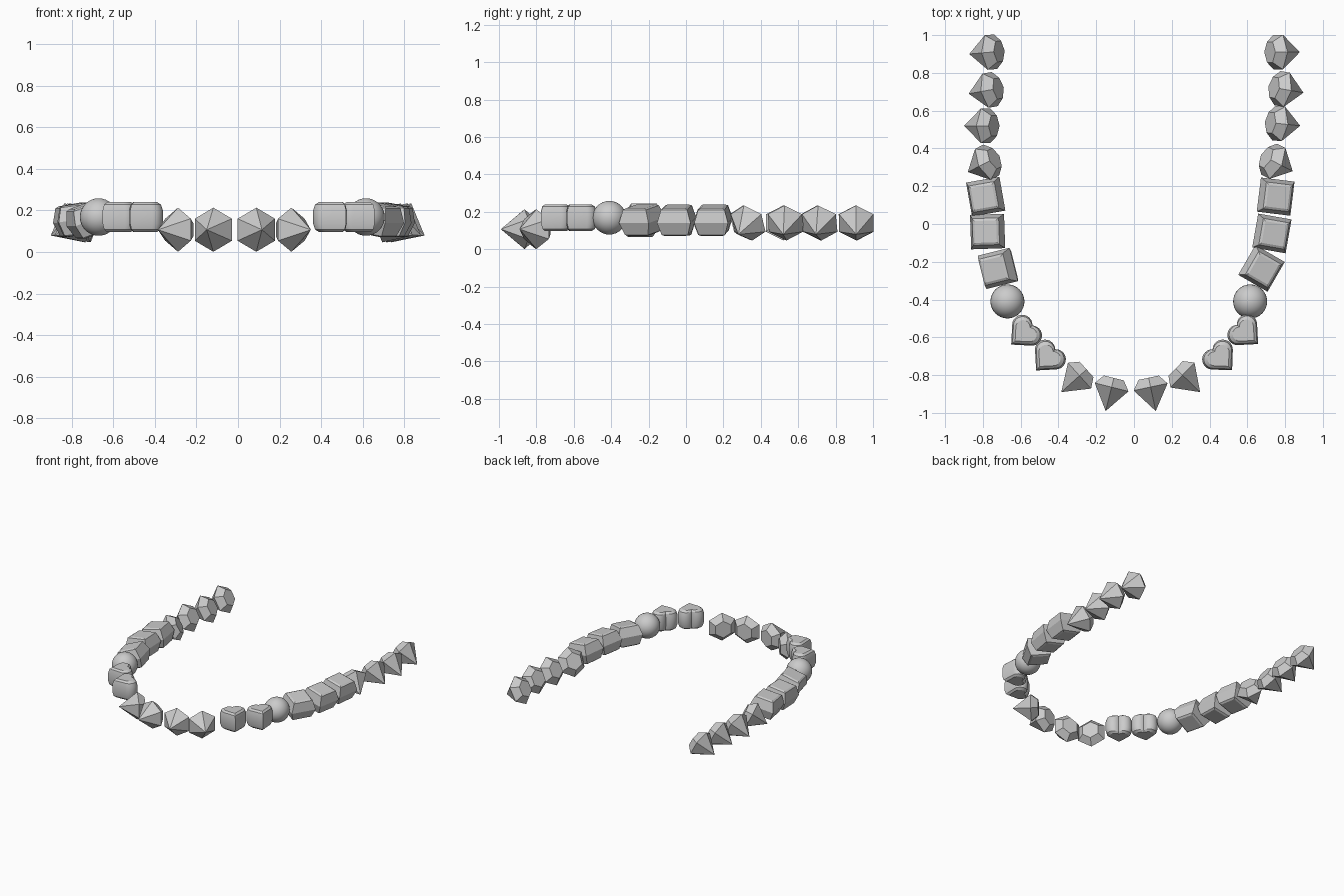
import bpy, bmesh, math
from mathutils import Matrix, Vector

if "Cube" in bpy.data.objects:
    bpy.data.objects.remove(bpy.data.objects["Cube"])


def finish(bm, name, loc, yaw=0.0, tilt=0.0, smooth=False):
    """Place a gem: local +X points along yaw and dips by tilt (degrees)."""
    bmesh.ops.recalc_face_normals(bm, faces=bm.faces)
    me = bpy.data.meshes.new(name)
    bm.to_mesh(me)
    bm.free()
    if smooth:
        for p in me.polygons:
            p.use_smooth = True
    ob = bpy.data.objects.new(name, me)
    bpy.context.collection.objects.link(ob)
    ob.matrix_world = (Matrix.Translation(loc)
                       @ Matrix.Rotation(math.radians(yaw), 4, 'Z')
                       @ Matrix.Rotation(math.radians(tilt), 4, 'Y'))
    return ob


def loft(rings):
    """Skin a stack of equal-length point loops and cap both ends."""
    bm = bmesh.new()
    loops = [[bm.verts.new(p) for p in r] for r in rings]
    n = len(loops[0])
    for a, b in zip(loops, loops[1:]):
        for i in range(n):
            j = (i + 1) % n
            bm.faces.new((a[i], a[j], b[j], b[i]))
    bm.faces.new(loops[0])
    bm.faces.new(loops[-1])
    return bm


def diamond(name, tip_x, tip_y, z, yaw, tilt):
    # hexagonal table and girdle, pavilion running out to a point on +X
    depth = 0.13
    hexa = lambda x, r: [(x, r * math.sin(i * math.pi / 3), r * math.cos(i * math.pi / 3))
                         for i in range(6)]
    bm = loft([hexa(-0.05, 0.063), hexa(0, 0.106), hexa(depth, 1e-5)])
    bmesh.ops.remove_doubles(bm, verts=bm.verts, dist=1e-3)
    reach = depth * math.cos(math.radians(tilt))
    a = math.radians(yaw)
    finish(bm, name, (tip_x - reach * math.cos(a), tip_y - reach * math.sin(a), z), yaw, tilt)


def square_gem(name, x, y, yaw, tilt):
    # step-cut block: wide girdle, sloping crown and base
    sq = lambda h, z: [(sx * h, sy * h, z) for sx, sy in ((1, 1), (-1, 1), (-1, -1), (1, -1))]
    bm = loft([sq(0.058, -0.075), sq(0.071, -0.068), sq(0.091, 0.0),
               sq(0.071, 0.068), sq(0.058, 0.075)])
    finish(bm, name, (x, y, 0.155), yaw, tilt)


def heart_gem(name, x, y, yaw):
    # heart outline: a square corner (tip on +X) topped by two round lobes
    a, n = 0.107, 12
    k = a / 2
    pts = [Vector((-k, -k))]
    pts += [Vector((k + k * math.cos(t), k * math.sin(t)))
            for t in [-math.pi / 2 + math.pi * i / n for i in range(n)]]
    pts += [Vector((k, k))]
    pts += [Vector((k * math.cos(t), k + k * math.sin(t)))
            for t in [math.pi * i / n for i in range(1, n + 1)]]
    turn = Matrix.Rotation(math.radians(135), 2)
    centre = Vector((0.25 * k, 0.25 * k))
    ring = lambda s, z: [(*(turn @ ((p - centre) * s)), z) for p in pts]
    bm = loft([ring(0.7, -0.072), ring(0.9, -0.06), ring(1, -0.032),
               ring(1, 0.032), ring(0.9, 0.06), ring(0.7, 0.072)])
    ob = finish(bm, name, (x, y, 0.168), yaw, 0, smooth=True)
    bpy.context.view_layer.objects.active = ob
    ob.select_set(True)
    bpy.ops.object.shade_smooth_by_angle(angle=math.radians(25))
    ob.select_set(False)


def bead(name, x, y):
    # round bead
    bm = bmesh.new()
    bmesh.ops.create_uvsphere(bm, u_segments=32, v_segments=16, radius=0.09)
    finish(bm, name, (x, y, 0.168), smooth=True)


# pointed gems on the two straight ends
ends = [(-0.872, 0.90, 185), (-0.875, 0.69, 190), (-0.90, 0.52, 180), (-0.88, 0.275, 207),
        (0.878, 0.91, 0), (0.897, 0.695, -10), (0.88, 0.52, -6), (0.84, 0.28, -27)]
for i, (x, y, yaw) in enumerate(ends):
    diamond(f"end_gem_{i + 1}", x, y, 0.14, yaw, 28)

# pointed gems at the front of the curve
for i, (x, y, yaw) in enumerate([(-0.385, -0.89, 222), (-0.15, -0.99, 256),
                                 (0.115, -0.99, 282), (0.35, -0.89, -44)]):
    diamond(f"front_gem_{i + 1}", x, y, 0.107, yaw, 0)

# square-cut gems
for i, (x, y, yaw, tilt) in enumerate([(-0.785, 0.145, 190, 10), (-0.775, -0.04, 182, 8),
                                       (-0.72, -0.235, 194, 20), (0.75, 0.145, -7, 10),
                                       (0.73, -0.05, -10, 10), (0.675, -0.235, -30, 10)]):
    square_gem(f"square_gem_{i + 1}", x, y, yaw, tilt)

# round beads
bead("bead_left", -0.67, -0.41)
bead("bead_right", 0.615, -0.41)

# heart gems, tips facing outward
for i, (x, y, yaw) in enumerate([(-0.58, -0.575, 222), (-0.455, -0.705, 228),
                                 (0.455, -0.705, -47), (0.587, -0.572, -42)]):
    heart_gem(f"heart_gem_{i + 1}", x, y, yaw)
